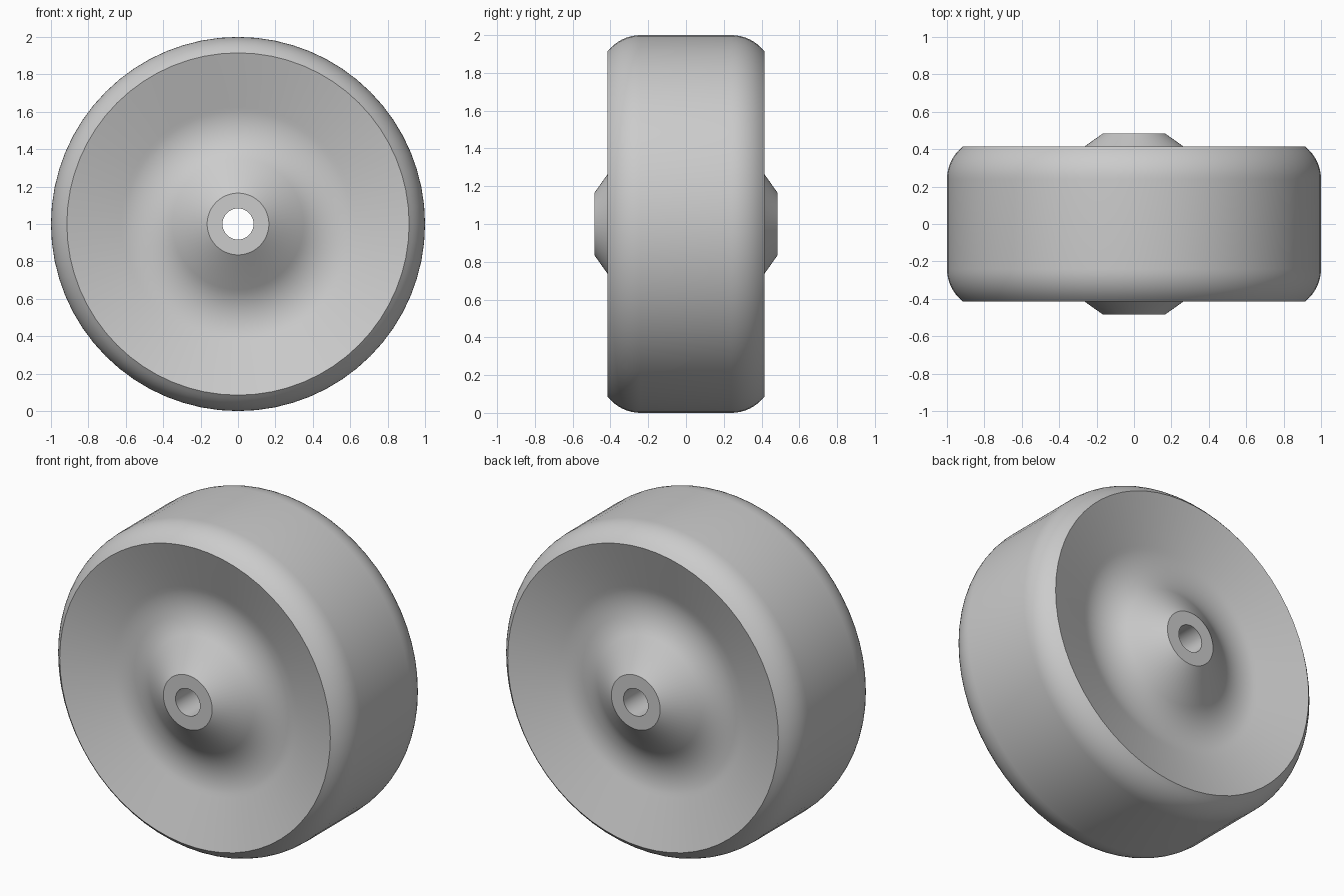
import bpy, bmesh
from math import sin, cos, tan, radians, pi

cube = bpy.data.objects.get("Cube")
if cube:
    bpy.data.objects.remove(cube, do_unlink=True)

SEGMENTS = 64
EDGE_R, EDGE_Y = 0.915, 0.415     # sharp rim edge
HUB_R, HUB_Y = 0.165, 0.485       # flat hub end
BORE_R = 0.083


def arc(r, y, radius, start, end, steps):
    """Points (radius, y) on an arc about (r, y); angles in degrees from +y."""
    angles = [radians(start + (end - start) * i / steps) for i in range(steps + 1)]
    return [(r + radius * sin(a), y + radius * cos(a)) for a in angles]


# Half profile: bore, hub end, dished face, rim edge, rounded shoulder
dish = arc(0.52, 0.595, 0.295, 215, 159, 12)
shoulder = arc(0.78, 0.24, 0.22, 38, 90, 8)
half = [(BORE_R, HUB_Y), (HUB_R, HUB_Y)] + dish + [(EDGE_R, EDGE_Y)] + shoulder[1:]

# Mirror the half profile into a closed loop
profile = half + [(r, -y) for r, y in reversed(half)]

# Spin the profile around the axle
bm = bmesh.new()
rings = []
for i in range(SEGMENTS):
    a = 2 * pi * i / SEGMENTS
    rings.append([bm.verts.new((r * cos(a), y, 1 + r * sin(a))) for r, y in profile])
count = len(profile)
for i, ring in enumerate(rings):
    after = rings[(i + 1) % SEGMENTS]
    for j in range(count):
        k = (j + 1) % count
        bm.faces.new((ring[j], ring[k], after[k], after[j]))
bmesh.ops.recalc_face_normals(bm, faces=bm.faces)

mesh = bpy.data.meshes.new("wheel")
bm.to_mesh(mesh)
bm.free()
wheel = bpy.data.objects.new("wheel", mesh)
bpy.context.collection.objects.link(wheel)

# Plain grey finish
grey = bpy.data.materials.new("light_grey")
grey.use_nodes = True
colour = (0.6, 0.6, 0.6, 1)
grey.diffuse_color = colour
grey.node_tree.nodes["Principled BSDF"].inputs["Base Color"].default_value = colour
mesh.materials.append(grey)

# Smooth surfaces with crisp hub and rim edges
bpy.ops.object.select_all(action="DESELECT")
wheel.select_set(True)
bpy.context.view_layer.objects.active = wheel
bpy.ops.object.shade_smooth_by_angle(angle=radians(30))
